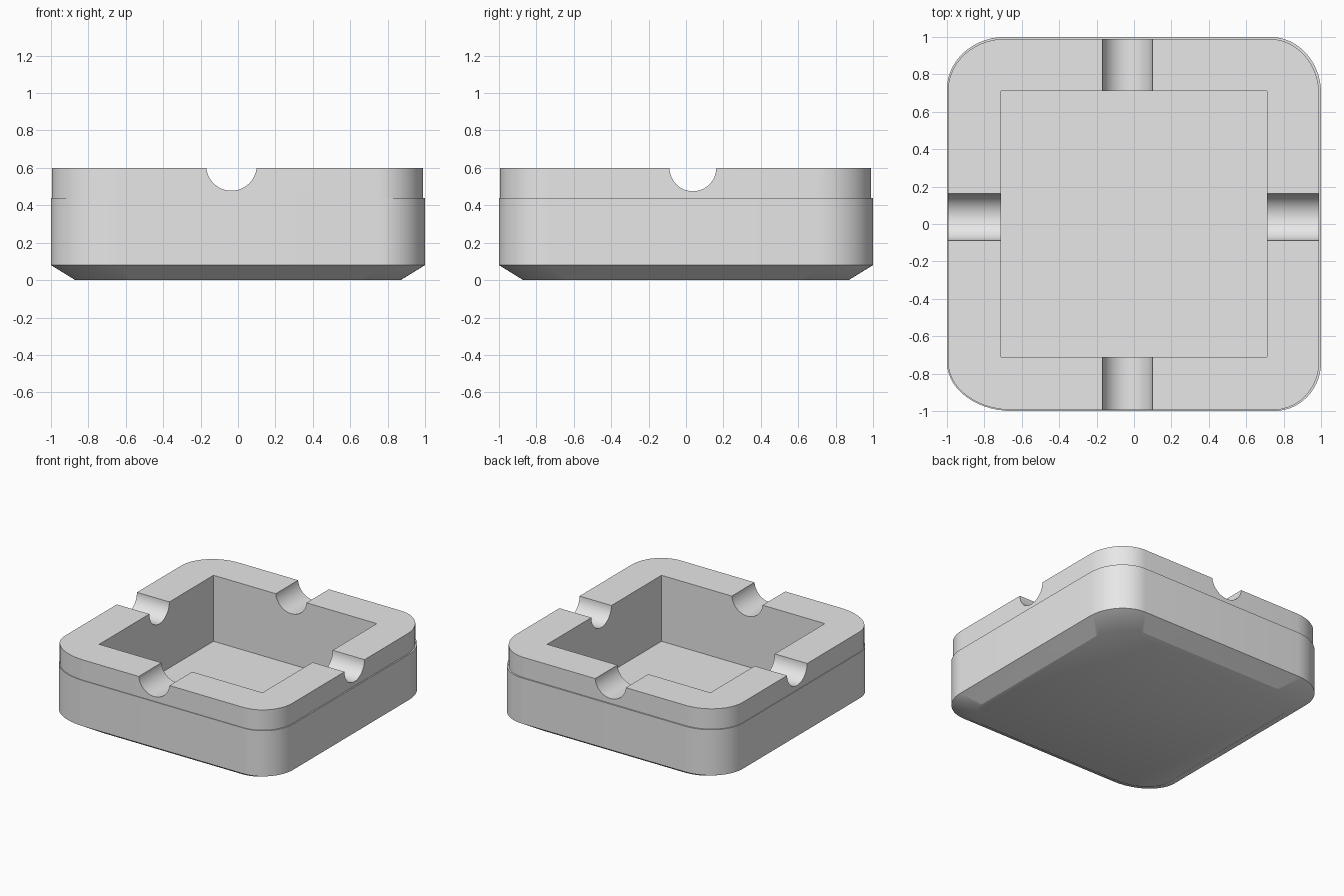
import bpy, bmesh, math
from mathutils import Matrix

if "Cube" in bpy.data.objects:
    bpy.data.objects.remove(bpy.data.objects["Cube"])

grey = bpy.data.materials.new("plain grey")
grey.diffuse_color = (0.8, 0.8, 0.8, 1)
grey.use_nodes = True
grey.node_tree.nodes["Principled BSDF"].inputs["Base Color"].default_value = grey.diffuse_color

# Corner signs, start angle and elliptical radii, counter-clockwise
CORNERS = [(1, 1, 0, 0.27, 0.30), (-1, 1, 90, 0.31, 0.28),
           (-1, -1, 180, 0.35, 0.26), (1, -1, 270, 0.25, 0.26)]


def outline(steps=14):
    pts = []
    for sx, sy, start, rx, ry in CORNERS:
        for i in range(steps + 1):
            a = math.radians(start + 90 * i / steps)
            pts.append((sx * (1 - rx) + rx * math.cos(a),
                        sy * (1 - ry) + ry * math.sin(a)))
    return pts


def finish(name, bm):
    bmesh.ops.recalc_face_normals(bm, faces=bm.faces)
    mesh = bpy.data.meshes.new(name)
    bm.to_mesh(mesh)
    bm.free()
    mesh.materials.append(grey)
    obj = bpy.data.objects.new(name, mesh)
    bpy.context.collection.objects.link(obj)
    return obj


# Tray body: tapered foot, lower wall, tiny step, upper wall
bm = bmesh.new()
rings = []
for z, scale, shift in [(0, 0.87, 0), (0.08, 1, 0), (0.44, 1, 0),
                        (0.44, 0.9925, -0.0025), (0.6, 0.9925, -0.0025)]:
    rings.append([bm.verts.new((x * scale + shift, y * scale + shift, z))
                  for x, y in outline()])
for low, high in zip(rings, rings[1:]):
    n = len(low)
    for i in range(n):
        j = (i + 1) % n
        bm.faces.new((low[i], low[j], high[j], high[i]))
bm.faces.new(rings[0][::-1])
bm.faces.new(rings[-1])
tray = finish("tray_body", bm)


def cut(name, bm):
    cutter = finish(name, bm)
    cutter.hide_render = True
    mod = tray.modifiers.new(name, 'BOOLEAN')
    mod.operation = 'DIFFERENCE'
    mod.solver = 'EXACT'
    mod.object = cutter
    bpy.context.view_layer.objects.active = tray
    bpy.ops.object.modifier_apply(modifier=name)
    bpy.data.objects.remove(cutter, do_unlink=True)


# Square well
bm = bmesh.new()
bmesh.ops.create_cube(bm, size=1, matrix=Matrix.Translation((0, 0, 0.58))
                      @ Matrix.Diagonal((1.424, 1.424, 1.0, 1)))
cut("well_cutter", bm)

# Round rest grooves across the rim, one along each axis
for name, place, axis, radius in [
        ("front_back_groove", (-0.035, 0, 0.613), 'X', 0.135),
        ("side_groove", (0, 0.037, 0.6), 'Y', 0.125)]:
    bm = bmesh.new()
    bmesh.ops.create_cone(bm, cap_ends=True, segments=48, radius1=radius,
                          radius2=radius, depth=3,
                          matrix=Matrix.Translation(place)
                          @ Matrix.Rotation(math.pi / 2, 4, axis))
    cut(name, bm)

# Smooth curved walls, keep hard edges
bpy.ops.object.select_all(action='DESELECT')
tray.select_set(True)
bpy.context.view_layer.objects.active = tray
bpy.ops.object.shade_smooth_by_angle(angle=math.radians(30))
